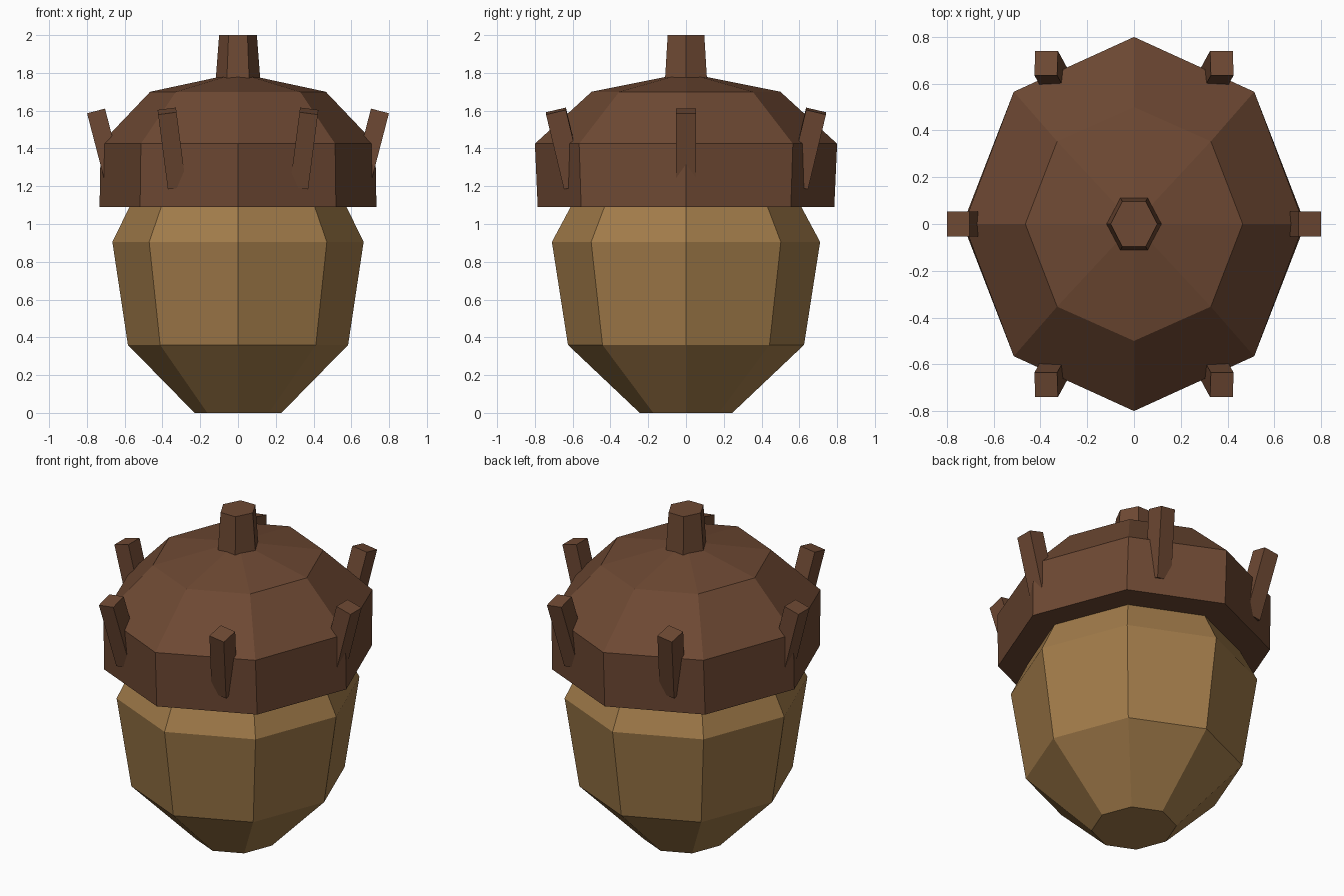
import bpy
import bmesh
from math import cos, sin, tau, radians, atan
from mathutils import Matrix

old = bpy.data.objects.get("Cube")
if old:
    bpy.data.objects.remove(old, do_unlink=True)


def material(name, rgb):
    m = bpy.data.materials.new(name)
    m.use_nodes = True
    m.diffuse_color = (*rgb, 1)
    bsdf = next(n for n in m.node_tree.nodes if n.type == 'BSDF_PRINCIPLED')
    bsdf.inputs["Base Color"].default_value = (*rgb, 1)
    return m


shell = material("nut tan", (0.36, 0.20, 0.068))
bark = material("cap brown", (0.155, 0.066, 0.033))


def finish(name, bm, mat):
    bmesh.ops.recalc_face_normals(bm, faces=bm.faces)
    mesh = bpy.data.meshes.new(name)
    bm.to_mesh(mesh)
    bm.free()
    mesh.materials.append(mat)
    obj = bpy.data.objects.new(name, mesh)
    bpy.context.collection.objects.link(obj)
    return obj


def lathe(name, sides, rings, mat, apex=None):
    """Stack faceted rings of (x radius, y radius, z); close with caps or an apex."""
    bm = bmesh.new()
    loops = [[bm.verts.new((rx * cos(tau * i / sides), ry * sin(tau * i / sides), z))
              for i in range(sides)] for rx, ry, z in rings]
    bm.faces.new(loops[0])
    for low, high in zip(loops, loops[1:]):
        for i in range(sides):
            j = (i + 1) % sides
            bm.faces.new((low[i], low[j], high[j], high[i]))
    if apex is None:
        bm.faces.new(loops[-1])
    else:
        tip = bm.verts.new((0, 0, apex))
        for i in range(sides):
            bm.faces.new((loops[-1][i], loops[-1][(i + 1) % sides], tip))
    return finish(name, bm, mat)


# Nut body
lathe("nut", 8, [(0.23, 0.245, 0), (0.583, 0.625, 0.36),
                 (0.665, 0.71, 0.905), (0.565, 0.60, 1.11)], shell)

# Cap with straight rim and shallow dome
lathe("cap", 8, [(0.733, 0.785, 1.09), (0.727, 0.80, 1.425),
                 (0.465, 0.50, 1.70)], bark, apex=1.80)

# Stem
lathe("stem", 6, [(0.12, 0.13, 1.74), (0.10, 0.112, 2.0)], bark)

# Six square spikes leaning outwards around the cap
for k in range(6):
    c, s = cos(tau * k / 6), sin(tau * k / 6)
    lean = (Matrix.Rotation(atan(0.26 * c), 4, 'Y')
            @ Matrix.Rotation(-atan(0.275 * s), 4, 'X'))
    place = Matrix.Translation((0.70 * c, 0.74 * s, 1.40))
    bm = bmesh.new()
    bmesh.ops.create_cube(bm, size=1)
    bmesh.ops.transform(bm, verts=bm.verts,
                        matrix=place @ lean @ Matrix.Diagonal((0.098, 0.108, 0.41, 1)))
    finish(f"spike_{k + 1}", bm, bark)
